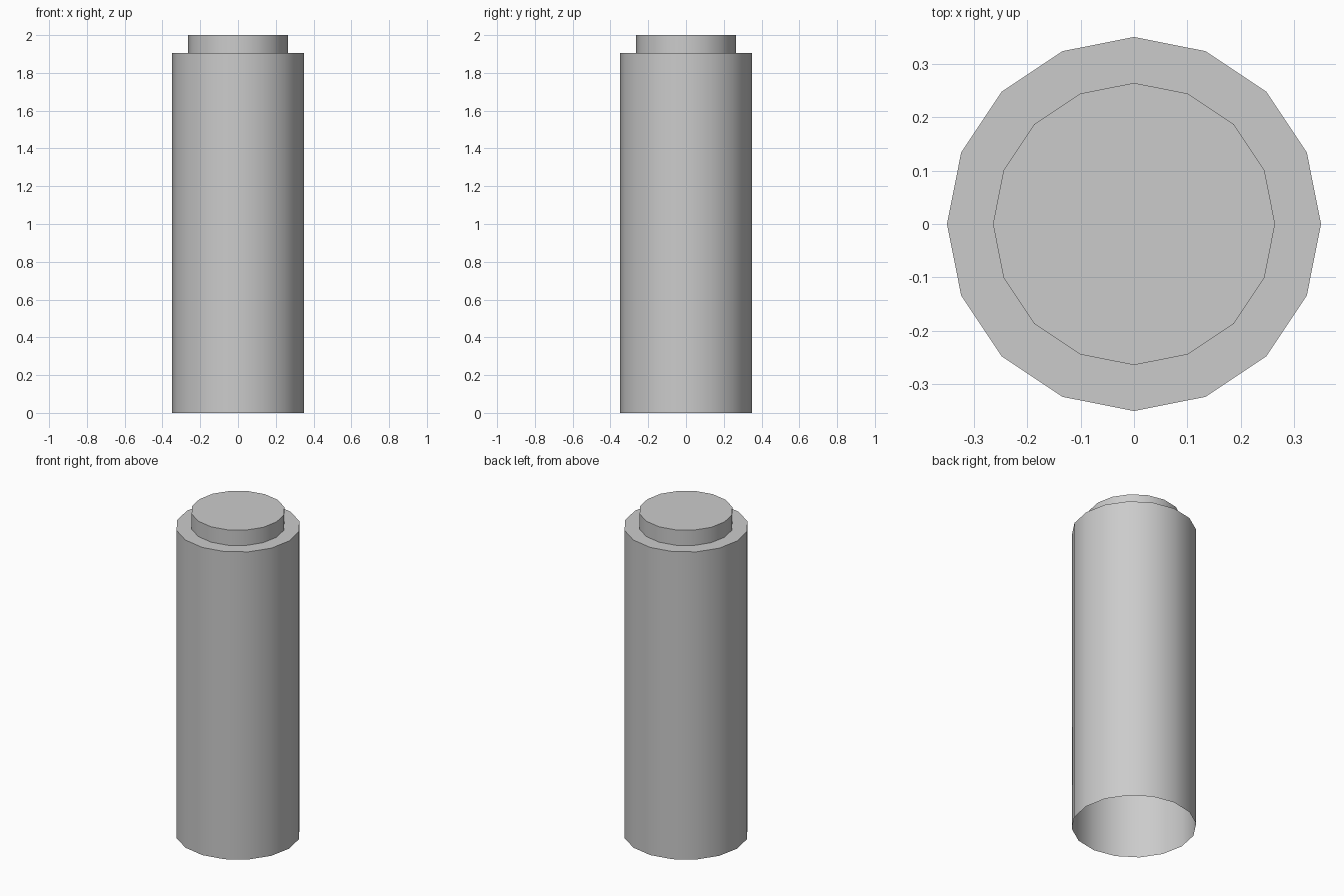
import bpy, bmesh
from math import cos, sin, tau, radians

if "Cube" in bpy.data.objects:
    bpy.data.objects.remove(bpy.data.objects["Cube"])

SIDES = 16
# Profile (radius, height) from the open bottom, over the shoulder, to the cap rim
PROFILE = [(0.35, 0.0), (0.35, 1.905), (0.264, 1.905), (0.264, 2.0)]

bm = bmesh.new()
rings = [[bm.verts.new((r * cos(tau * i / SIDES), r * sin(tau * i / SIDES), z))
          for i in range(SIDES)] for r, z in PROFILE]

# Body wall, shoulder and neck wall
for low, high in zip(rings, rings[1:]):
    for i in range(SIDES):
        j = (i + 1) % SIDES
        bm.faces.new((low[i], low[j], high[j], high[i]))

# Closed top; the underside stays open
bm.faces.new(rings[-1])

mesh = bpy.data.meshes.new("stepped_cylinder")
bm.to_mesh(mesh)
bm.free()
body = bpy.data.objects.new("stepped_cylinder", mesh)
bpy.context.collection.objects.link(body)

# Smooth walls with crisp rims
bpy.context.view_layer.objects.active = body
body.select_set(True)
bpy.ops.object.shade_smooth_by_angle(angle=radians(35))
